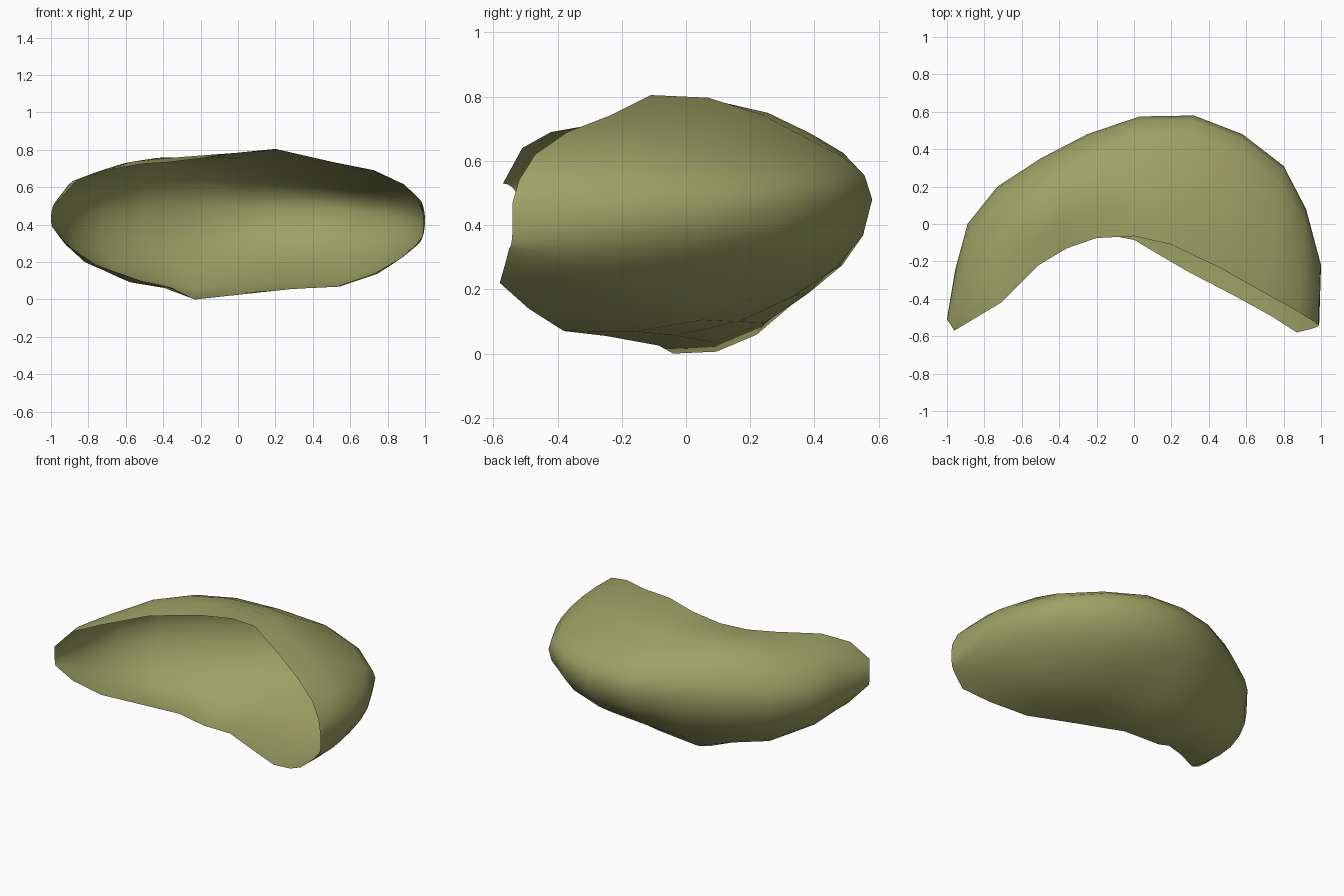
import bpy, bmesh, math
from mathutils import Vector

if "Cube" in bpy.data.objects:
    bpy.data.objects.remove(bpy.data.objects["Cube"])

# Ribs from left to right: top rim, outermost back point, bottom rim
top = [(-.96, -.57, .53), (-.86, -.51, .64), (-.71, -.42, .69), (-.51, -.22, .725),
       (-.36, -.13, .735), (-.20, -.075, .755), (0, -.065, .785), (.20, -.11, .805),
       (.47, -.24, .74), (.70, -.37, .69), (.88, -.47, .62), (.96, -.52, .54), (.985, -.54, .47)]
back = [(-1, -.51, .43), (-.955, -.24, .43), (-.89, 0, .44), (-.73, .20, .46),
        (-.50, .35, .47), (-.25, .48, .48), (.03, .575, .48), (.32, .58, .48),
        (.58, .48, .48), (.80, .31, .46), (.92, .08, .44), (1, -.22, .42), (.99, -.54, .40)]
bottom = [(-.985, -.52, .38), (-.90, -.46, .28), (-.76, -.36, .185), (-.52, -.18, .10),
          (-.36, -.10, .065), (-.23, -.04, .0), (0, -.085, .025), (.28, -.25, .055),
          (.53, -.38, .07), (.73, -.49, .14), (.87, -.58, .22), (.95, -.56, .29), (.98, -.55, .33)]
# Local swelling (+) or flattening (-) of the upper and lower halves
upper = {3: .03, 4: .06, 5: .04, 6: -.01, 7: -.04, 8: -.03, 9: -.015}
lower = {2: -.02, 3: -.03, 4: -.015, 5: .01, 6: .03, 7: 0, 8: -.01}
STEPS = 6


def quarter(rim, mid, a, swell, wave):
    """Quarter ellipse from the rim (a=0) to the back point (a=90 degrees)."""
    s, c = math.sin(a), math.cos(a)
    z = mid[2] + (rim[2] - mid[2]) * c
    z += swell * math.sin(2 * a) ** 2 + wave * max(math.sin(4 * a), 0)
    return Vector((rim[0] + (mid[0] - rim[0]) * s,
                   rim[1] + (mid[1] - rim[1]) * s, max(z, 0)))


def rib(i):
    angles = [math.pi / 2 * k / STEPS for k in range(STEPS + 1)]
    wave = .015 if 3 <= i <= 9 else 0
    pts = [quarter(top[i], back[i], a, upper.get(i, 0), wave) for a in angles]
    return pts + [quarter(bottom[i], back[i], a, lower.get(i, 0), -wave)
                  for a in reversed(angles[:-1])]


# Open curved shell lofted through the ribs
bm = bmesh.new()
grid = [[bm.verts.new(p) for p in rib(i)] for i in range(len(top))]
for a, b in zip(grid, grid[1:]):
    for j in range(len(a) - 1):
        bm.faces.new((a[j], b[j], b[j + 1], a[j + 1]))
bm.normal_update()
# Outside of the shell faces backwards
if sum(f.normal.y * f.calc_area() for f in bm.faces) < 0:
    bmesh.ops.reverse_faces(bm, faces=bm.faces[:])
for f in bm.faces:
    f.smooth = True
mesh = bpy.data.meshes.new("curved_shell")
bm.to_mesh(mesh)
bm.free()
shell = bpy.data.objects.new("curved_shell", mesh)
bpy.context.collection.objects.link(shell)

# Olive colour
mat = bpy.data.materials.new("olive")
mat.diffuse_color = (.34, .36, .13, 1)
mat.use_nodes = True
mat.node_tree.nodes["Principled BSDF"].inputs["Base Color"].default_value = mat.diffuse_color
mesh.materials.append(mat)
